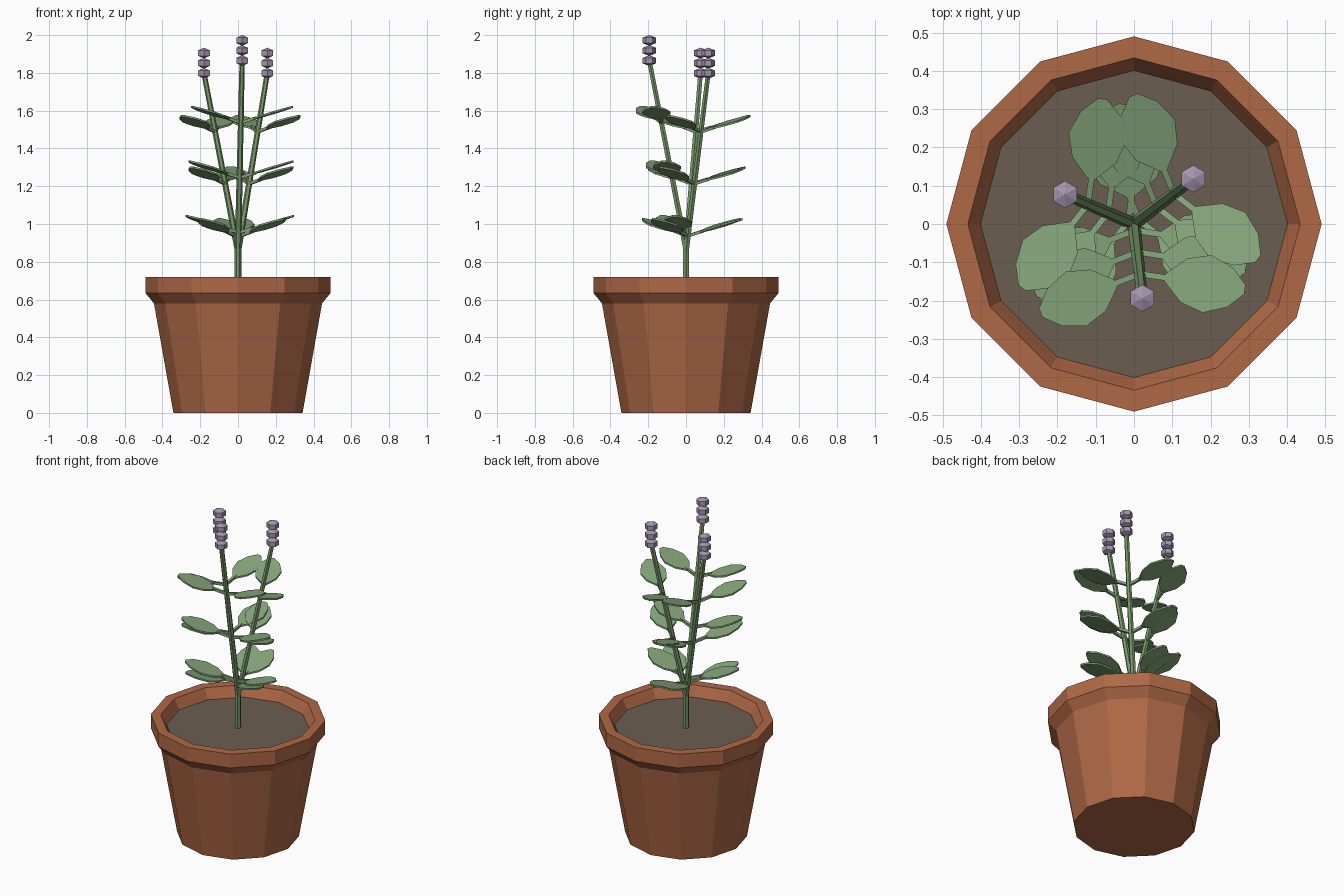
import bpy, bmesh, math
from mathutils import Vector, Matrix

if "Cube" in bpy.data.objects:
    bpy.data.objects.remove(bpy.data.objects["Cube"])


def material(name, rgb):
    m = bpy.data.materials.new(name)
    m.diffuse_color = (*rgb, 1)
    m.use_nodes = True
    m.node_tree.nodes["Principled BSDF"].inputs["Base Color"].default_value = m.diffuse_color
    return m


TERRACOTTA = material("terracotta", (0.43, 0.14, 0.062))
SOIL = material("soil", (0.145, 0.11, 0.083))
STEM = material("stem_green", (0.19, 0.32, 0.145))
LEAF = material("leaf_green", (0.24, 0.385, 0.20))
FLOWER = material("flower_lilac", (0.37, 0.30, 0.43))


def finish(bm, name, mat):
    bmesh.ops.recalc_face_normals(bm, faces=bm.faces)
    me = bpy.data.meshes.new(name)
    bm.to_mesh(me)
    bm.free()
    me.materials.append(mat)
    ob = bpy.data.objects.new(name, me)
    bpy.context.collection.objects.link(ob)
    return ob


def loft(bm, rings):
    """Join rings of equal vertex count and cap both ends."""
    loops = [[bm.verts.new(p) for p in r] for r in rings]
    n = len(loops[0])
    for a, b in zip(loops, loops[1:]):
        for i in range(n):
            bm.faces.new((a[i], a[(i + 1) % n], b[(i + 1) % n], b[i]))
    bm.faces.new(loops[0][::-1])
    bm.faces.new(loops[-1])


def ring(r, centre, n):
    return [Vector(centre) + Vector((r * math.cos(2 * math.pi * i / n),
                                     r * math.sin(2 * math.pi * i / n), 0)) for i in range(n)]


# Pot: twelve-sided profile with a flared lip and hollow top
bm = bmesh.new()
profile = [(0.342, 0), (0.445, 0.58), (0.49, 0.635), (0.49, 0.72),
           (0.434, 0.72), (0.394, 0.645)]
loft(bm, [ring(r, (0, 0, z), 12) for r, z in profile])
finish(bm, "pot", TERRACOTTA)

# Soil
bm = bmesh.new()
loft(bm, [ring(0.396, (0, 0, 0.648), 12), ring(0.401, (0, 0, 0.659), 12)])
finish(bm, "soil", SOIL)

# Half outline of a leaf blade: distance along (fraction), half width
BLADE = [(0.24, 0.010), (0.42, 0.058), (0.64, 0.076), (0.86, 0.052), (1.0, 0.012)]


def leaf(name, root, azimuth, length):
    rise = 0.30
    rot = Matrix.Translation(root) @ Matrix.Rotation(azimuth, 4, 'Z')
    bm = bmesh.new()
    # blade
    half = [(f * length, w) for f, w in BLADE]
    outline = half + [(x, -w) for x, w in reversed(half)]
    loft(bm, [[rot @ Vector((x, y, x * rise + dz)) for x, y in outline] for dz in (-0.005, 0.005)])
    # leaf stalk
    s = 0.008
    sq = [(-s, -s), (s, -s), (s, s), (-s, s)]
    loft(bm, [[rot @ Vector((x, a, x * rise + b)) for a, b in sq] for x in (0, 0.3 * length)])
    finish(bm, name, LEAF)


# Three stems, each with three leaf pairs and a flower spike
BASE_Z = 0.65
tips = [(0.022, -0.194, 1.865), (0.155, 0.118, 1.798), (-0.180, 0.077, 1.798)]
for s, tip in enumerate(tips, 1):
    tip = Vector(tip)

    def at(t):
        k = max(0, (t - 0.18) / 0.82)
        return Vector((tip.x * k, tip.y * k, BASE_Z + t * (tip.z - BASE_Z)))

    bm = bmesh.new()
    loft(bm, [ring(0.018 - 0.004 * t, at(t), 6) for t in (0, 0.18, 0.5, 1)])
    finish(bm, f"stem_{s}", STEM)

    lean = math.atan2(tip.y, tip.x)
    for n, (t, length) in enumerate([(0.25, 0.295), (0.49, 0.287), (0.73, 0.278)], 1):
        for side, label in ((1, "left"), (-1, "right")):
            leaf(f"leaf_{s}_{n}_{label}", at(t), lean + side * math.radians(75), length)

    # flower beads: squat six-sided balls
    bm = bmesh.new()
    for i in range(3):
        c = tip + Vector((0, 0, 0.0535 * i))
        bmesh.ops.create_uvsphere(bm, u_segments=6, v_segments=3, radius=0.041,
                                  matrix=Matrix.Translation(c) @ Matrix.Diagonal((1, 1, 0.7, 1)))
    finish(bm, f"flower_spike_{s}", FLOWER)
